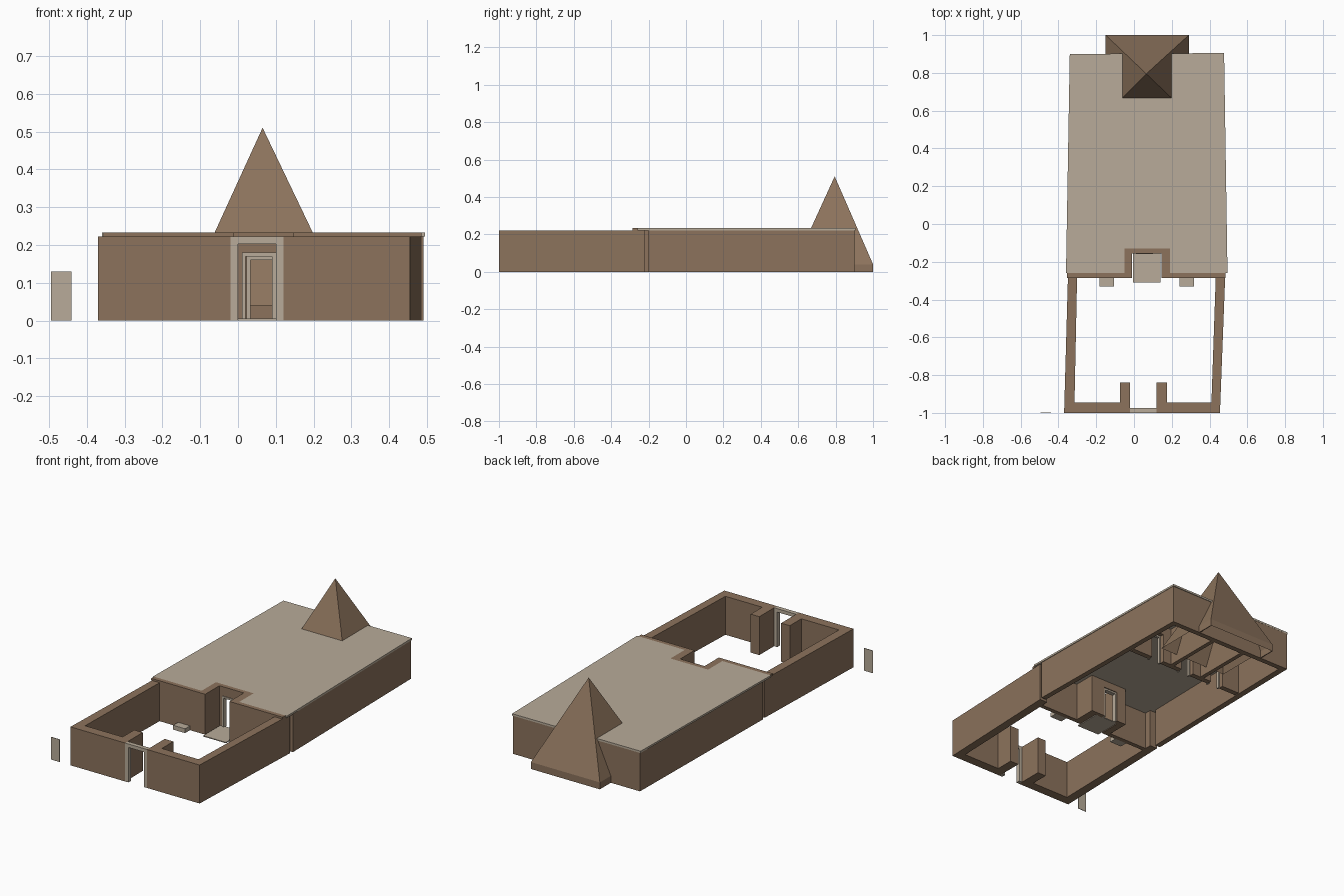
import bpy, bmesh

if "Cube" in bpy.data.objects:
    bpy.data.objects.remove(bpy.data.objects["Cube"])


def material(name, rgb):
    m = bpy.data.materials.new(name)
    m.diffuse_color = (*rgb, 1)
    m.use_nodes = True
    m.node_tree.nodes["Principled BSDF"].inputs["Base Color"].default_value = m.diffuse_color
    return m


BROWN = material("mud_brick", (0.262, 0.171, 0.107))
PALE = material("pale_limestone", (0.48, 0.41, 0.32))
H = 0.222   # wall height
R = 0.233   # roof top


def finish(name, bm, mat):
    bmesh.ops.recalc_face_normals(bm, faces=bm.faces)
    me = bpy.data.meshes.new(name)
    bm.to_mesh(me)
    bm.free()
    me.materials.append(mat)
    ob = bpy.data.objects.new(name, me)
    bpy.context.collection.objects.link(ob)
    return ob


def prism(name, pts, z0, z1, mat):
    """Extrude a floor-plan outline from z0 to z1."""
    bm = bmesh.new()
    f = bm.faces.new([bm.verts.new((x, y, z0)) for x, y in pts])
    g = bmesh.ops.extrude_face_region(bm, geom=[f], use_keep_orig=True)
    for v in g["geom"]:
        if isinstance(v, bmesh.types.BMVert):
            v.co.z = z1
    return finish(name, bm, mat)


def box(name, x0, x1, y0, y1, z0, z1, mat):
    return prism(name, [(x0, y0), (x1, y0), (x1, y1), (x0, y1)], z0, z1, mat)


def door_frame(name, x0, x1, y0, y1, top, w):
    box(name + "_left_jamb", x0, x0 + w, y0, y1, 0, top, PALE)
    box(name + "_right_jamb", x1 - w, x1, y0, y1, 0, top, PALE)
    box(name + "_lintel", x0 + w, x1 - w, y0, y1, top - w, top, PALE)


# Courtyard walls with gate piers
prism("courtyard_left_wall", [(-.37, -1), (-.02, -1), (-.02, -.84), (-.075, -.84),
      (-.075, -.945), (-.315, -.945), (-.30, -.22), (-.348, -.22)], 0, H, BROWN)
prism("courtyard_right_wall", [(.455, -1), (.12, -1), (.12, -.84), (.175, -.84),
      (.175, -.945), (.41, -.945), (.435, -.22), (.485, -.22)], 0, H, BROWN)
door_frame("gate", -.02, .12, -1, -.975, H, .02)

# Chapel front with recessed porch
prism("porch_left_wall", [(-.32, -.285), (-.01, -.285), (-.01, -.155), (.012, -.155),
      (.012, -.13), (-.05, -.13), (-.05, -.26), (-.32, -.26)], 0, H, BROWN)
prism("porch_right_wall", [(.46, -.285), (.145, -.285), (.145, -.155), (.1, -.155),
      (.1, -.13), (.19, -.13), (.19, -.26), (.46, -.26)], 0, H, BROWN)
box("porch_door_head", .012, .1, -.155, -.13, .18, H, BROWN)
door_frame("porch_door", .01, .1, -.16, -.135, .18, .01)
box("porch_floor", -.005, .14, -.31, -.15, 0, .005, PALE)
prism("front_cornice", [(-.355, -.285), (-.01, -.285), (-.01, -.155), (.145, -.155),
      (.145, -.285), (.485, -.285), (.485, -.26), (.19, -.26), (.19, -.13),
      (-.05, -.13), (-.05, -.26), (-.355, -.26)], H, R, BROWN)

# Offering slabs beside the porch
for x in (-.145, .28):
    box("offering_slab", x - .038, x + .038, -.33, -.285, 0, .025, PALE)

# Chapel outer walls and roof
prism("chapel_left_wall", [(-.352, -.2), (-.32, -.2), (-.30, .87), (-.336, .9)], 0, H, BROWN)
prism("chapel_right_wall", [(.49, -.2), (.46, -.2), (.445, .87), (.475, .9)], 0, H, BROWN)
prism("chapel_back_wall", [(-.336, .9), (.475, .9), (.445, .87), (-.30, .87)], 0, H, BROWN)
prism("roof", [(-.36, -.26), (-.05, -.26), (-.05, -.13), (.19, -.13), (.19, -.26),
      (.495, -.26), (.477, .905), (-.34, .9)], H, R, PALE)

# Inner sanctuary: partition with three doorways, then side partitions
xs = (-.145, .065, .275)
edges = [-.3] + [e for x in xs for e in (x - .04, x + .04)] + [.445]
for a, b in zip(edges[::2], edges[1::2]):
    box("sanctuary_front_wall", a, b, .5, .53, 0, H, BROWN)
for x in xs:
    box("sanctuary_door_head", x - .04, x + .04, .5, .53, .17, H, BROWN)
    door_frame("sanctuary_door", x - .042, x + .042, .49, .505, .17, .01)
for x in (-.04, .17):
    box("sanctuary_side_wall", x - .012, x + .012, .53, .87, 0, H, BROWN)

# Pyramid over the rear, open underneath, with a short plinth band
bm = bmesh.new()
c = [(-.15, .58), (.29, .58), (.29, 1), (-.15, 1)]
low = [bm.verts.new((x, y, 0)) for x, y in c]
mid = [bm.verts.new((x, y, .04)) for x, y in c]
apex = bm.verts.new((.065, .795, .51))
for i in range(4):
    j = (i + 1) % 4
    if i == 2:  # the band shows only behind the chapel
        bm.faces.new((low[i], low[j], mid[j], mid[i]))
    bm.faces.new((mid[i], mid[j], apex))
for v in [v for v in low if not v.link_faces]:
    bm.verts.remove(v)
finish("pyramid", bm, BROWN)
for x in (-.15, .285):
    box("pyramid_plinth_side", x, x + .005, .9, 1, 0, .04, BROWN)

# Free-standing stone panel at the front left
box("stone_panel", -.495, -.44, -1, -.997, 0, .13, PALE)
